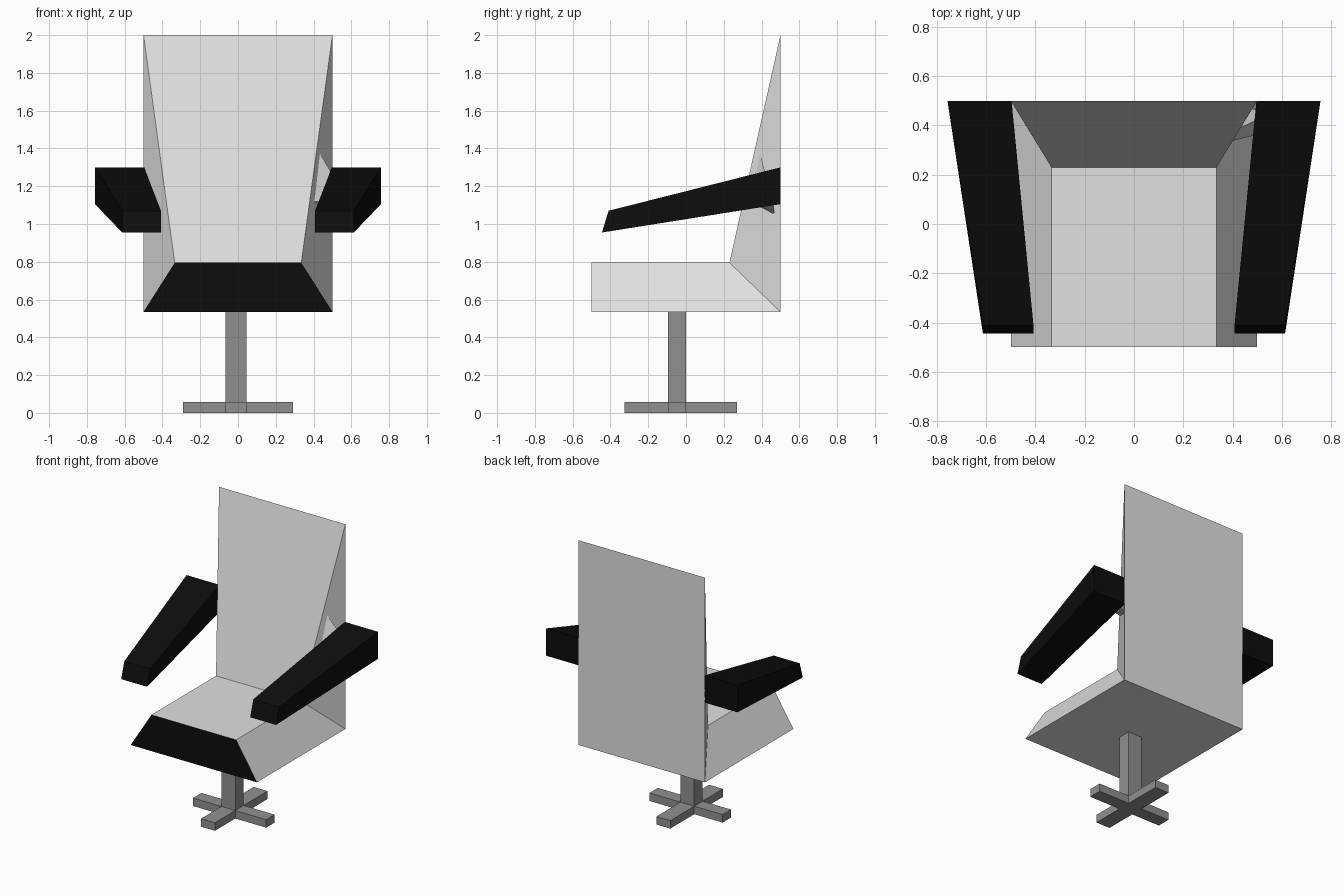
import bpy, bmesh

if "Cube" in bpy.data.objects:
    bpy.data.objects.remove(bpy.data.objects["Cube"])


def material(name, v):
    m = bpy.data.materials.new(name)
    m.diffuse_color = (v, v, v, 1)
    m.use_nodes = True
    m.node_tree.nodes["Principled BSDF"].inputs["Base Color"].default_value = m.diffuse_color
    return m


LIGHT = material("light grey", 0.75)
BLACK = material("black", 0.004)
METAL = material("mid grey", 0.28)


def make(name, verts, faces, *mats):
    me = bpy.data.meshes.new(name)
    me.from_pydata(verts, [], faces)
    bm = bmesh.new()
    bm.from_mesh(me)
    bmesh.ops.recalc_face_normals(bm, faces=bm.faces)
    bm.to_mesh(me)
    bm.free()
    for m in mats:
        me.materials.append(m)
    ob = bpy.data.objects.new(name, me)
    bpy.context.collection.objects.link(ob)
    return ob


def loft(name, a, b, mat):
    """Closed solid between two rings with the same number of points."""
    n = len(a)
    sides = [(i, (i + 1) % n, n + (i + 1) % n, n + i) for i in range(n)]
    return make(name, a + b, [tuple(range(n)), tuple(range(n, 2 * n))] + sides, mat)


def box(name, x0, x1, y0, y1, z0, z1, mat):
    ring = lambda z: [(x0, y0, z), (x1, y0, z), (x1, y1, z), (x0, y1, z)]
    return loft(name, ring(z0), ring(z1), mat)


# One-piece seat and backrest: side profile (half width, y, z) mirrored in x
profile = [(0.5, -0.5, 0.535), (0.335, -0.5, 0.795), (0.335, 0.23, 0.795),
           (0.5, 0.5, 2.0), (0.5, 0.5, 0.535)]
verts = [(-x, y, z) for x, y, z in profile] + profile
faces = [(i, (i + 1) % 5, 5 + (i + 1) % 5, 5 + i) for i in range(5)]
for o in (0, 5):
    faces += [(o, o + 1, o + 2, o + 4), (o + 2, o + 3, o + 4)]
shell = make("seat_and_backrest", verts, faces, LIGHT, BLACK)
for p in shell.data.polygons:            # black front panel
    p.material_index = 1 if p.normal.y < -0.98 else 0

# Tapered armrests, rear end to front end
for side, s in (("left", -1), ("right", 1)):
    rear = [(s * x, 0.5, z) for x, z in
            ((0.497, 1.105), (0.757, 1.105), (0.757, 1.3), (0.497, 1.3))]
    front = [(s * x, y, z) for x, y, z in
             ((0.408, -0.445, 0.955), (0.613, -0.445, 0.955),
              (0.613, -0.41, 1.07), (0.408, -0.41, 1.07))]
    loft(side + "_armrest", rear, front, BLACK)

# Small flared joint between the backrest side and the right armrest
loft("armrest_joint",
     [(0.39, 0.335, 1.12), (0.43, 0.39, 1.38), (0.475, 0.47, 1.05)],
     [(0.49, 0.36, 1.12), (0.495, 0.42, 1.27), (0.5, 0.46, 1.11)], LIGHT)

# Pedestal post and cross foot
box("post", -0.065, 0.045, -0.095, 0.0, 0.0, 0.54, METAL)
for s, (a, b) in (("left", (-0.29, -0.065)), ("right", (0.045, 0.29))):
    box(s + "_foot", a, b, -0.095, 0.0, 0.0, 0.057, METAL)
for s, (a, b) in (("front", (-0.325, -0.095)), ("back", (0.0, 0.27))):
    box(s + "_foot", -0.065, 0.045, a, b, 0.0, 0.057, METAL)
